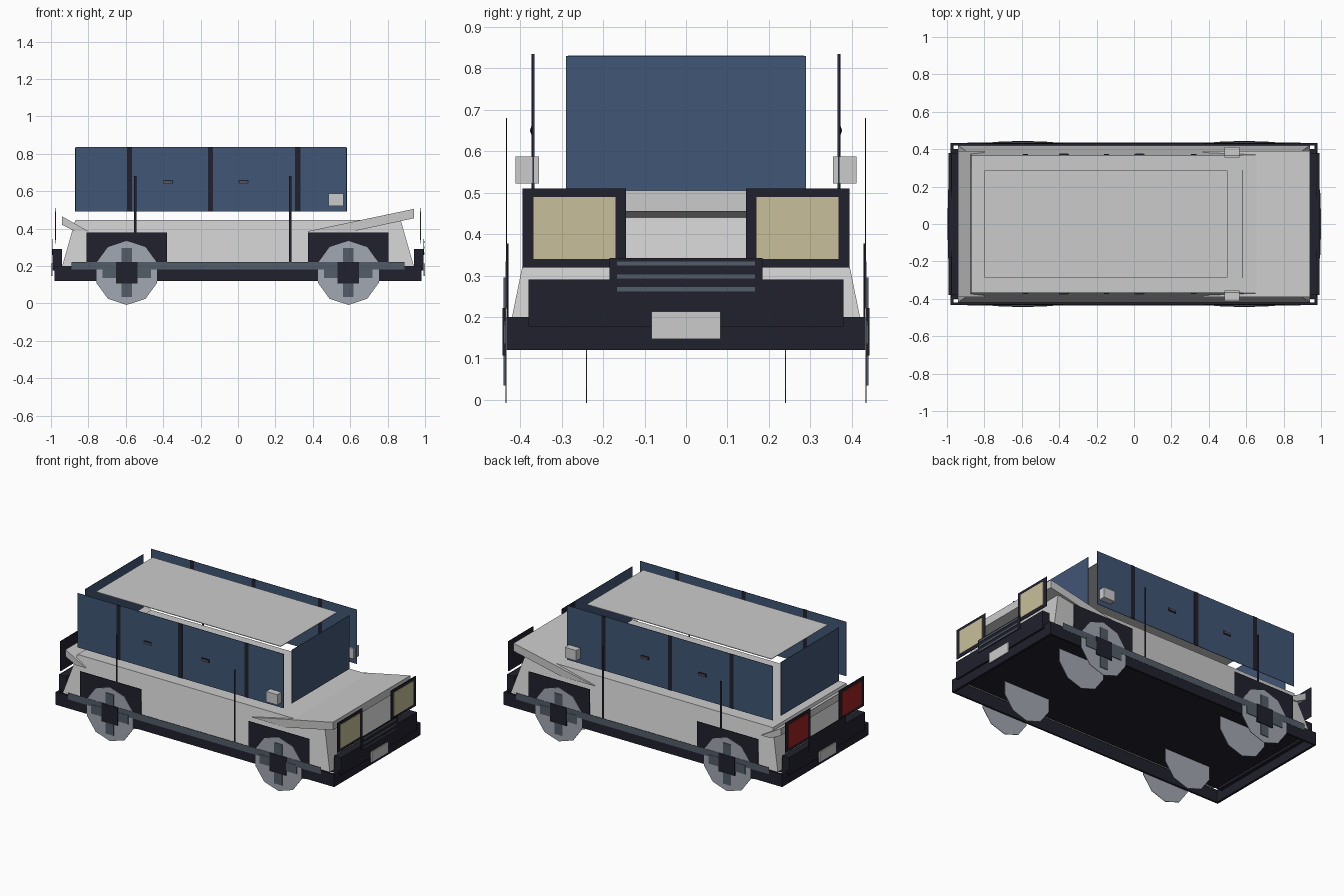
import bpy, bmesh, math
from mathutils import Matrix

cube = bpy.data.objects.get("Cube")
if cube:
    bpy.data.objects.remove(cube, do_unlink=True)


def material(name, r, g, b):
    m = bpy.data.materials.new(name)
    m.use_nodes = True
    m.diffuse_color = (r, g, b, 1)
    m.node_tree.nodes["Principled BSDF"].inputs["Base Color"].default_value = (r, g, b, 1)
    return m


PAINT = material("light grey paint", .6, .6, .6)
DARK = material("dark trim", .015, .015, .026)
GLASS = material("blue glass", .053, .093, .18)
SLATE = material("slate metal", .085, .107, .138)
SILVER = material("silver wheel", .36, .385, .44)
CREAM = material("cream lamp", .58, .52, .32)
RED = material("red lamp", .35, .016, .016)
GREY = material("handle grey", .09, .09, .1)


def finish(name, bm, mat):
    bmesh.ops.recalc_face_normals(bm, faces=bm.faces)
    mesh = bpy.data.meshes.new(name)
    bm.to_mesh(mesh)
    bm.free()
    mesh.materials.append(mat)
    obj = bpy.data.objects.new(name, mesh)
    bpy.context.collection.objects.link(obj)
    return obj


def box(name, xs, ys, zs, mat, taper=(0, 0)):
    """Box between limits; the top may be drawn in by taper."""
    bm = bmesh.new()
    bmesh.ops.create_cube(bm, size=1)
    for v in bm.verts:
        sx, sy, top = v.co.x * 2, v.co.y * 2, v.co.z > 0
        v.co.x = (sum(xs) + sx * abs(xs[1] - xs[0])) / 2 - sx * taper[0] * top
        v.co.y = (sum(ys) + sy * abs(ys[1] - ys[0])) / 2 - sy * taper[1] * top
        v.co.z = zs[1] if top else zs[0]
    return finish(name, bm, mat)


def across(name, profile, half, mat):
    """Extrude an x-z profile across the width."""
    bm = bmesh.new()
    face = bm.faces.new([bm.verts.new((x, -half, z)) for x, z in profile])
    moved = bmesh.ops.extrude_face_region(bm, geom=[face])["geom"]
    bmesh.ops.translate(bm, vec=(0, 2 * half, 0),
                        verts=[g for g in moved if isinstance(g, bmesh.types.BMVert)])
    return finish(name, bm, mat)


def disc(name, x, y, z, radius, sides, mat):
    bm = bmesh.new()
    turn = Matrix.Rotation(math.pi / 2, 4, 'X')
    spin = Matrix.Rotation(math.pi / sides + math.pi / 2, 4, 'Z')
    bmesh.ops.create_cone(bm, cap_ends=True, segments=sides, radius1=radius, radius2=radius,
                          depth=.003, matrix=Matrix.Translation((x, y, z)) @ turn @ spin)
    return finish(name, bm, mat)


# Body shell, bonnet, tail lip, roof
box("body", (-.94, .94), (-.42, .42), (.2, .445), PAINT, (.07, .05))
box("floor", (-.97, .97), (-.40, .40), (.192, .198), DARK)
across("bonnet", [(.37, .385), (.94, .505), (.94, .455), (.6, .382)], .39, PAINT)
across("tail_lip", [(-.94, .465), (-.80, .385), (-.87, .385), (-.94, .42)], .39, PAINT)
box("roof", (-.8, .5), (-.285, .285), (.827, .831), PAINT)

# Windscreen and rear window
box("windscreen", (.579, .582), (-.29, .29), (.49, .83), GLASS)
box("rear_window", (-.872, -.869), (-.29, .29), (.49, .83), GLASS)

# Both ends
for s, end, lamp in ((1, "front", CREAM), (-1, "rear", RED)):
    def layer(a, b):
        return sorted((s * a, s * b))
    box(end + "_skirt", layer(.965, .98), (-.433, .433), (.12, .2), DARK)
    box(end + "_bumper", layer(.942, .992), (-.38, .38), (.177, .29), DARK)
    box(end + "_grille", layer(.992, .995), (-.185, .185), (.26, .343), DARK)
    box(end + "_plate", layer(.992, 1), (-.083, .083), (.147, .213), PAINT)
    for side, t in (("left", 1), ("right", -1)):
        box(f"{end}_{side}_lamp_housing", layer(.972, .976),
            sorted((t * .145, t * .395)), (.32, .51), DARK)
        box(f"{end}_{side}_lamp", layer(.976, .979),
            sorted((t * .17, t * .368)), (.34, .49), lamp)
for i in range(3):
    z = .262 + i * .031
    box(f"grille_slat_{i + 1}", (.995, .998), (-.166, .166), (z, z + .01), SLATE)

# Both flanks, layered outwards
for side, s in (("left", 1), ("right", -1)):
    def flank(part, xs, layer, zs, mat):
        box(f"{side}_{part}", xs, sorted(s * y for y in layer), zs, mat)

    flank("skirt", (-.98, .98), (.421, .433), (.12, .2), DARK)
    flank("rail", (-.89, .89), (.4365, .438), (.18, .222), SLATE)
    flank("side_window", (-.87, .58), (.367, .37), (.49, .835), GLASS)
    for i, x in enumerate((-.58, -.147, .32)):
        flank(f"window_pillar_{i + 1}", (x - .014, x + .014), (.366, .373), (.49, .835), DARK)
    for i, x in enumerate((-.375, .03)):
        flank(f"handle_{i + 1}", (x - .027, x + .027), (.37, .374), (.64, .66), DARK)
        flank(f"handle_pull_{i + 1}", (x - .022, x + .022), (.374, .376), (.645, .655), GREY)
    for i, x in enumerate((-.55, .28)):
        flank(f"whip_rod_{i + 1}", (x - .006, x + .006), (.432, .434), (.22, .68), DARK)
    flank("mirror", (.485, .565), (.355, .411), (.522, .588), PAINT)

    # Wheels: an outer and an inner disc, spokes, hub and arch
    for end, x in (("front", .59), ("rear", -.595)):
        flank(end + "_arch", (x - .215, x + .215), (.429, .432), (.2, .378), DARK)
        for part, y in (("outer", .4345), ("inner", .24)):
            disc(f"{side}_{end}_{part}_wheel", x, s * y, .163, .171, 10, SILVER)
        flank(end + "_spoke_upright", (x - .028, x + .028), (.436, .44), (.035, .295), SLATE)
        flank(end + "_spoke_level", (x - .13, x + .13), (.436, .44), (.135, .192), SLATE)
        flank(end + "_hub", (x - .057, x + .057), (.436, .443), (.107, .222), DARK)
